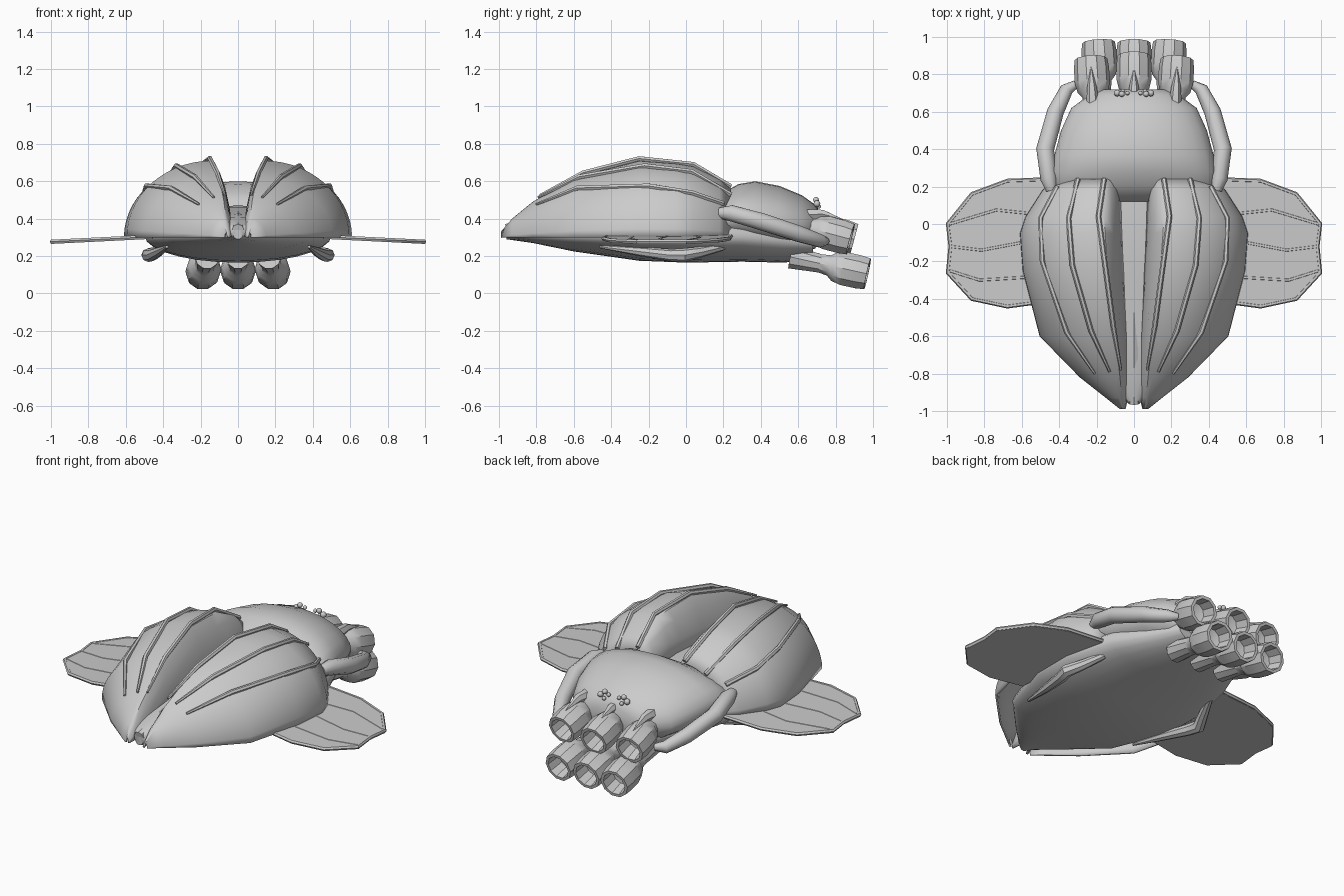
import bpy, bmesh, math
from mathutils import Vector

cube = bpy.data.objects.get("Cube")
if cube:
    bpy.data.objects.remove(cube, do_unlink=True)

grey = bpy.data.materials.new("plain grey")
grey.use_nodes = True
COLOUR = (0.6, 0.6, 0.6, 1)
grey.diffuse_color = COLOUR
grey.node_tree.nodes["Principled BSDF"].inputs["Base Color"].default_value = COLOUR


def finish(name, bm, angle=40):
    bmesh.ops.recalc_face_normals(bm, faces=bm.faces)
    mesh = bpy.data.meshes.new(name)
    bm.to_mesh(mesh)
    bm.free()
    for p in mesh.polygons:
        p.use_smooth = True
    mesh.set_sharp_from_angle(angle=math.radians(angle))
    mesh.materials.append(grey)
    ob = bpy.data.objects.new(name, mesh)
    bpy.context.collection.objects.link(ob)
    return ob


def loft(name, rings, closed=True, caps=True, angle=40):
    """Skin a list of equal-length point rings."""
    bm = bmesh.new()
    rows = [[bm.verts.new(p) for p in ring] for ring in rings]
    n = len(rows[0])
    for a, b in zip(rows, rows[1:]):
        for i in range(n if closed else n - 1):
            j = (i + 1) % n
            bm.faces.new((a[i], a[j], b[j], b[i]))
    if caps:
        bm.faces.new(rows[0])
        bm.faces.new(rows[-1])
    return finish(name, bm, angle)


def tube(name, path, sides=8, angle=40):
    """Round tube through (x, y, z, radius) points."""
    pts = [Vector(p[:3]) for p in path]
    rings = []
    for i, p in enumerate(pts):
        t = (pts[min(i + 1, len(pts) - 1)] - pts[max(i - 1, 0)]).normalized()
        u = t.cross(Vector((0, 0, 1))).normalized()
        v = u.cross(t)
        rings.append([p + path[i][3] * (u * math.cos(a) + v * math.sin(a))
                      for a in (math.tau * k / sides for k in range(sides))])
    return loft(name, rings, angle=angle)


def body(name, stations, sides=28):
    """Loft of egg sections: y, half width, top, middle, bottom."""
    rings = []
    for y, w, top, mid, bot in stations:
        ring = []
        for k in range(sides):
            a = math.tau * k / sides
            s = math.sin(a)
            ring.append((w * math.cos(a), y, mid + s * (top - mid if s > 0 else mid - bot)))
        rings.append(ring)
    return loft(name, rings, angle=60)


# Belly and head
body("belly", [(-0.96, .03, .37, .33, .29), (-0.82, .17, .41, .31, .27), (-0.6, .38, .43, .31, .225),
               (-0.25, .5, .46, .31, .175), (0, .5, .47, .31, .165), (0.3, .42, .45, .3, .17),
               (0.52, .32, .42, .28, .165), (0.68, .24, .36, .27, .18)])
body("head", [(0.12, .38, .48, .38, .27), (0.2, .44, .54, .4, .25), (0.28, .44, .585, .41, .24),
              (0.37, .425, .6, .4, .23), (0.5, .39, .575, .38, .22), (0.62, .335, .525, .36, .22),
              (0.69, .24, .475, .36, .24), (0.72, .17, .43, .36, .28)])

# Wing cases: y, outer x, ridge x, top z, inner x, inner z
CASE = [(0.24, .42, .15, .56, .1, .48), (0.18, .49, .155, .61, .075, .47), (0.04, .58, .16, .68, .06, .44),
        (-0.05, .61, .155, .695, .055, .42), (-0.25, .595, .14, .71, .045, .4), (-0.6, .505, .1, .62, .03, .36),
        (-0.82, .29, .075, .49, .025, .33), (-0.93, .15, .065, .4, .03, .31), (-0.99, .075, .06, .33, .045, .3)]


def case_point(s, y, x, lift):
    """Point on the wing case top at a given plan position."""
    y = max(min(y, CASE[0][0]), CASE[-1][0])
    for a, b in zip(CASE, CASE[1:]):
        if b[0] <= y <= a[0]:
            t = (a[0] - y) / (a[0] - b[0])
            _, xo, xr, top, _, _ = [p + (q - p) * t for p, q in zip(a, b)]
            break
    f = min(max((x - xr) / (xo - xr), 0), 0.98)
    return (s * x, y, .3 + (top - .3) * math.sqrt(1 - f * f) + lift)


RIBS = [[(.16, .24), (.19, .04), (.15, -.25), (.11, -.55), (.07, -.78)],
        [(.3, .24), (.35, .03), (.33, -.22), (.23, -.57), (.13, -.79)],
        [(.41, .2), (.5, .03), (.49, -.2), (.36, -.58), (.21, -.8)]]

# Wing outline, and the veins across it
WING = [(.42, .24), (.68, .23), (.87, .16), (1, .0), (.985, -.12), (1, -.26), (.87, -.4), (.68, -.44), (.46, -.41)]
VEINS = [[(.5, .05), (.74, .075), (.99, .0)], [(.5, -.08), (.82, -.14), (.985, -.12)],
         [(.5, -.28), (.83, -.3), (.99, -.25)], WING]


def wing_z(x):
    return .302 - .05 * (x - .5)


for side, s in (("left", 1), ("right", -1)):
    # Domed case with a lip folding into the centre gap
    rings = []
    for y, xo, xr, top, xi, zi in CASE:
        ring = []
        for k in range(15):
            a = math.pi / 2 * k / 14
            ring.append((s * (xr + (xo - xr) * math.cos(a)), y, .3 + (top - .3) * math.sin(a)))
        for t in (.2, .6, 1):
            ring.append((s * (xr + (xi - xr) * math.sqrt(t)), y, top + (zi - top) * t))
        rings.append(ring)
    case = loft(side + "_wing_case", rings, closed=False, caps=False, angle=50)
    mod = case.modifiers.new("thickness", "SOLIDIFY")
    mod.thickness = .012

    # Raised ribs on the case
    for n, rib in enumerate(RIBS):
        path = []
        for i, (x, y) in enumerate(rib):
            end = i == len(rib) - 1
            path.append((*case_point(s, y, x, .012), .007 if end else .014))
        tube(f"{side}_case_rib_{n + 1}", path, 6)

    # Flat wing with veins and edge bead
    loft(side + "_wing", [[(s * x, y, wing_z(x) + d) for x, y in WING] for d in (-.012, .008)], angle=30)
    for n, vein in enumerate(VEINS):
        tube(f"{side}_wing_vein_{n + 1}", [(s * x * .995, y, wing_z(x), .012) for x, y in vein], 6)

    # Front arm hugging the head
    tube(side + "_arm", [(s * .44, .18, .43, .03), (s * .455, .24, .43, .045), (s * .475, .4, .385, .048),
                         (s * .42, .6, .32, .045), (s * .36, .72, .28, .036), (s * .31, .75, .28, .02)], 10)
    # Folded rear leg under the belly
    tube(side + "_leg", [(s * .38, -.46, .25, .008), (s * .42, -.25, .225, .025), (s * .46, -.08, .205, .033),
                         (s * .48, -.01, .205, .037), (s * .44, .07, .22, .03), (s * .38, .2, .25, .02)], 8)

    # Small eyes
    for n, (x, y, z, r) in enumerate([(.035, .7, .49, .012), (.065, .695, .5, .016), (.09, .7, .48, .018),
                                      (.06, .71, .465, .012)]):
        bm = bmesh.new()
        bmesh.ops.create_icosphere(bm, subdivisions=2, radius=r)
        bmesh.ops.translate(bm, vec=(s * x, y, z), verts=bm.verts)
        finish(f"{side}_eye_{n + 1}", bm)

# Tail stem seen in the gap between the cases
tube("tail_stem", [(0, -.3, .42, .03), (0, -.7, .4, .03), (0, -.96, .34, .032)], 8)

# Hollow pods: distance along the axis, radius
POD = [(0, .065), (.16, .052), (.21, .058), (.24, .082), (.29, .094), (.37, .094), (.42, .088),
       (.42, .07), (.33, .062), (.32, .03)]


def pod(name, tip, direction, sides=10):
    d = Vector(direction).normalized()
    u = Vector((1, 0, 0))
    u = (u - d * u.dot(d)).normalized()
    v = d.cross(u)
    start = Vector(tip) - d * .42
    loft(name, [[start + d * t + r * (u * math.cos(a) + v * math.sin(a))
                 for a in (math.tau * k / sides for k in range(sides))] for t, r in POD], angle=35)


for label, x in (("left", 1), ("middle", 0), ("right", -1)):
    pod(label + "_lower_pod", (x * .19, .97, .105), (x * .06, 1, -.22))
    pod(label + "_upper_pod", (x * .23, .9 - .02 * abs(x), .29), (x * .06, 1, -.27))
    # Spike above each upper pod
    tube(label + "_spike", [(x * .22, .64, .42, .035), (x * .225, .73, .425, .026), (x * .23, .84, .395, .002)], 6)
